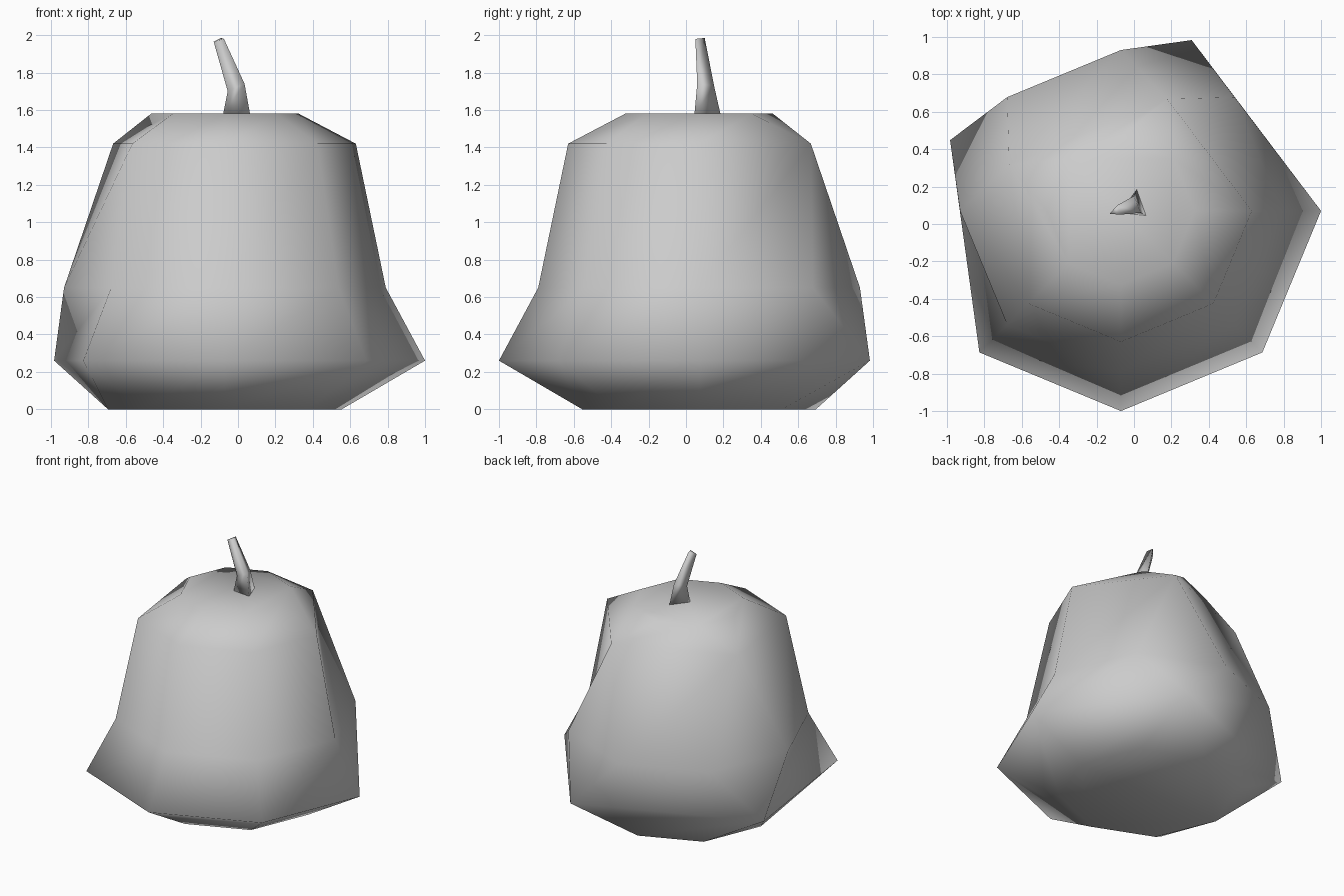
import bpy, bmesh
from math import cos, sin, tau

cube = bpy.data.objects.get("Cube")
if cube:
    bpy.data.objects.remove(cube, do_unlink=True)

grey = bpy.data.materials.new("plain_grey")
grey.use_nodes = True
color = (0.6, 0.6, 0.6, 1)
grey.diffuse_color = color
grey.node_tree.nodes["Principled BSDF"].inputs["Base Color"].default_value = color


def skin_rings(name, rings):
    """Bridge rings of points, cap both ends, weld doubles, shade smooth."""
    bm = bmesh.new()
    loops = [[bm.verts.new(p) for p in ring] for ring in rings]
    n = len(loops[0])
    for low, high in zip(loops, loops[1:]):
        for i in range(n):
            j = (i + 1) % n
            bm.faces.new((low[i], low[j], high[j], high[i]))
    bm.faces.new(loops[0][::-1])
    bm.faces.new(loops[-1])
    bmesh.ops.remove_doubles(bm, verts=bm.verts, dist=0.001)
    bmesh.ops.recalc_face_normals(bm, faces=bm.faces)
    for face in bm.faces:
        face.smooth = True
    mesh = bpy.data.meshes.new(name)
    bm.to_mesh(mesh)
    bm.free()
    mesh.materials.append(grey)
    obj = bpy.data.objects.new(name, mesh)
    bpy.context.collection.objects.link(obj)
    return obj


# Eight-sided body ring; pinched rings weld two pairs of corners at the back
def body_ring(radius, z, pinched):
    pts = [[-0.07 + radius * cos(tau * i / 8), 0.07 + radius * sin(tau * i / 8), z]
           for i in range(8)]
    if pinched:
        for a, b in ((1, 2), (3, 4)):
            mid = [(p + q) / 2 for p, q in zip(pts[a], pts[b])]
            pts[a], pts[b] = mid, list(mid)
    return pts


body_profile = [(0.625, 0, False), (1.07, 0.26, True), (0.86, 0.65, False),
                (0.70, 1.42, True), (0.395, 1.58, False)]
skin_rings("body", [body_ring(*step) for step in body_profile])

# Three-sided bent stem
skin_rings("stem", [
    [(0.065, 0.045, 1.575), (0.015, 0.185, 1.575), (-0.08, 0.06, 1.575)],
    [(0.035, 0.06, 1.74), (0.0, 0.15, 1.73), (-0.055, 0.065, 1.70)],
    [(-0.075, 0.05, 1.98), (-0.09, 0.10, 1.985), (-0.13, 0.055, 1.965)],
])
